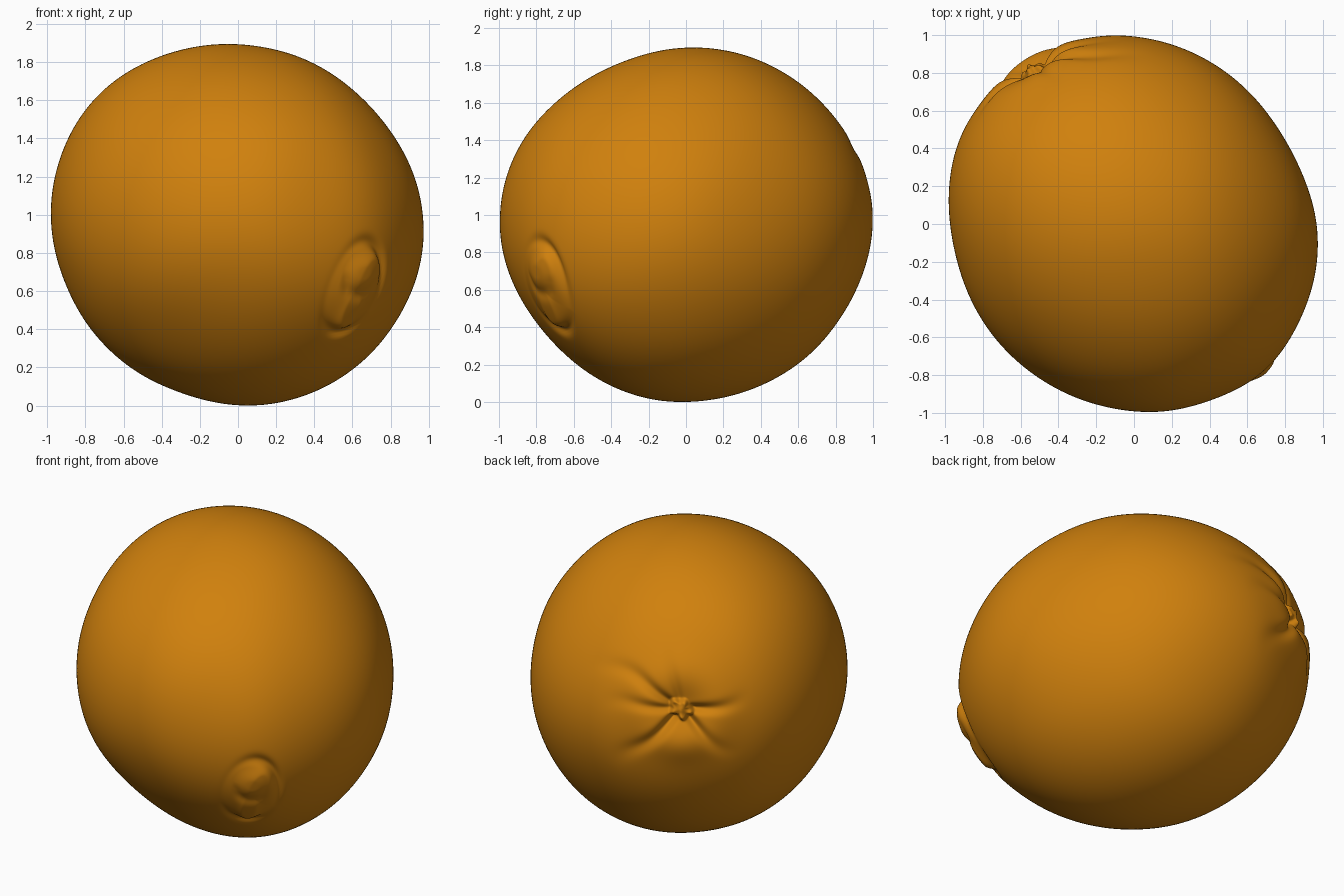
import bpy, bmesh, math
from mathutils import Vector, Matrix

if "Cube" in bpy.data.objects:
    bpy.data.objects.remove(bpy.data.objects["Cube"])

CENTRE = Vector((0, 0, 0.95))

# Outline points read around the fruit: front (x,z), side (y,z), top (x,y), relative to the centre
FRONT = [(-.02, .95), (.4, .85), (.62, .69), (.81, .47), (.93, .25), (.98, 0), (.94, -.22), (.85, -.45),
         (.63, -.73), (.35, -.89), (.05, -.95), (-.25, -.89), (-.55, -.76), (-.77, -.55), (-.93, -.22),
         (-.98, .05), (-.91, .4), (-.8, .61), (-.6, .79), (-.35, .9)]
SIDE = [(.05, .95), (.3, .91), (.57, .78), (.8, .56), (.94, .3), (1, .04), (.95, -.22), (.84, -.47),
        (.62, -.73), (.4, -.86), (-.06, -.95), (-.35, -.88), (-.54, -.77), (-.7, -.62), (-.87, -.38),
        (-.96, -.15), (-1, .1), (-.95, .32), (-.83, .51), (-.6, .73), (-.3, .88)]
TOP = [(0, 1), (.22, .95), (.42, .85), (.61, .7), (.76, .5), (.88, .27), (.98, -.08), (.95, -.3), (.87, -.5),
       (.725, -.755), (.39, -.93), (.03, -1), (-.3, -.93), (-.52, -.81), (-.73, -.62), (-.88, -.38),
       (-.96, -.08), (-.98, .22), (-.92, .47), (-.7, .74), (-.45, .91)]

# Best ellipsoid (stretched from stem to navel); the outlines only correct it
Q = Matrix(((.960, -.112, -.055), (-.112, 1.0, .035), (-.055, .035, .905)))
Q_INV = Q.inverted()


def ratios(points, i, j):
    flat = Matrix(((Q[i][i], Q[i][j]), (Q[j][i], Q[j][j]))).inverted()
    out = []
    for p in points:
        v = Vector(p)
        out.append((math.atan2(p[1], p[0]), math.sqrt(v.dot(flat @ v))))
    return out


OUTLINES = [(ratios(FRONT, 0, 2), 0, 2, 1), (ratios(SIDE, 1, 2), 1, 2, 0), (ratios(TOP, 0, 1), 0, 1, 2)]


def outline_ratio(table, angle):
    total = weight = 0
    for a, r in table:
        w = math.exp((math.cos(angle - a) - 1) / 0.035)
        total += w * r
        weight += w
    return total / weight


def body_radius(d):
    total = weight = 0.6
    for table, i, j, k in OUTLINES:
        n2 = d[k] * d[k]
        w = (1 - n2) ** 2 / (n2 + 0.09)
        total += w * outline_ratio(table, math.atan2(d[j], d[i]))
        weight += w
    return total / weight / math.sqrt(d.dot(Q_INV @ d))


def frame(direction, right):
    n = Vector(direction).normalized()
    r = Vector(right)
    r = (r - n * r.dot(n)).normalized()
    return n, r, n.cross(r)


def step(t):
    t = max(0, min(1, t))
    return t * t * (3 - 2 * t)


def bell(t):
    return math.exp(-t * t)


STEM = frame((-.525, .80, .215), (-.82, -.57, 0))
NAVEL = frame((.615, -.755, -.34), (.82, .57, 0))
# Creases round the stem: angle in degrees, length, depth
CREASES = [(4, .42, .045), (-47, .45, .045), (227, .58, .05), (178, .52, .03), (147, .66, .035), (100, .42, .02)]


def stem_end(d):
    n, r, u = STEM
    if d.dot(n) < .7:
        return 0
    x, y = d.dot(r), d.dot(u)
    rho, phi = math.hypot(x, y), math.atan2(y, x)
    h = .012 * bell((rho - .22) / .12) - .05 * bell(rho / .13)
    # fuller swelling under the stem
    h += .015 * bell((rho - .2) / .1) * bell((phi + 1.57) / .6)
    for deg, length, depth in CREASES:
        a = math.radians(deg) + .25 * math.sin(rho * 9 + deg) * rho
        along = x * math.cos(a) + y * math.sin(a)
        across = -x * math.sin(a) + y * math.cos(a)
        if along > 0:
            h -= depth * step(along / .08) * step(1 - along / length) * bell(across / (.018 + .08 * along))
    # lumpy stem button
    edge = .058 * (1 + .12 * math.cos(5 * phi + .6) + .15 * math.cos(2 * phi + 1))
    return h + .045 * step((edge - rho) / .035 + .5)


def navel_end(d):
    n, r, u = NAVEL
    if d.dot(n) < .7:
        return 0
    x, y = d.dot(r), d.dot(u)
    x, y = x - .12 * y, y + .12 * x
    e = math.hypot(x / .15, y / .23)
    phi = math.atan2(y / .23, x / .15)
    # crease is deep at the upper right and the bottom, soft at the left
    sharp = .05 + .95 * max(bell((phi - .9) / .9), bell((phi + 1.5) / .7))
    h = .022 * step((1.15 - e) / (.3 + .85 * (1 - sharp)))
    h -= .024 * sharp * bell((e - 1.1) / .14)
    # upper lobe and the shallow fold beneath it
    lobe = math.hypot(x, y - .1)
    h += .01 * step((.11 - lobe) / .08)
    if y < .1:
        h -= .01 * bell((lobe - .12) / .035) * step((.12 - abs(x)) / .06) * step((.1 - y) / .05)
    return h


# Sphere with its poles at the stem and navel, rings packed towards both ends
pole, px, py = STEM
RINGS, SEGS = 200, 280
bm = bmesh.new()


def skin_vert(theta, phi):
    d = pole * math.cos(theta) + (px * math.cos(phi) + py * math.sin(phi)) * math.sin(theta)
    return bm.verts.new(CENTRE + d * (body_radius(d) + stem_end(d) + navel_end(d)))


rings = []
for i in range(1, RINGS):
    t = math.pi * i / RINGS
    t -= .3 * math.sin(2 * t)
    rings.append([skin_vert(t, 2 * math.pi * j / SEGS) for j in range(SEGS)])
first, last = skin_vert(0, 0), skin_vert(math.pi, 0)
for j in range(SEGS):
    k = (j + 1) % SEGS
    bm.faces.new((first, rings[0][j], rings[0][k]))
    bm.faces.new((last, rings[-1][k], rings[-1][j]))
    for a, b in zip(rings, rings[1:]):
        bm.faces.new((a[j], b[j], b[k], a[k]))
bmesh.ops.recalc_face_normals(bm, faces=bm.faces)
for f in bm.faces:
    f.smooth = True

# Stand on the ground
low = min(v.co.z for v in bm.verts)
bmesh.ops.translate(bm, verts=bm.verts, vec=(0, 0, -low))

mesh = bpy.data.meshes.new("orange_fruit")
bm.to_mesh(mesh)
bm.free()
fruit = bpy.data.objects.new("orange_fruit", mesh)
bpy.context.collection.objects.link(fruit)
peel = bpy.data.materials.new("orange_peel")
peel.diffuse_color = (0.63, 0.218, 0.004, 1)
peel.use_nodes = True
peel.node_tree.nodes["Principled BSDF"].inputs["Base Color"].default_value = peel.diffuse_color
mesh.materials.append(peel)
